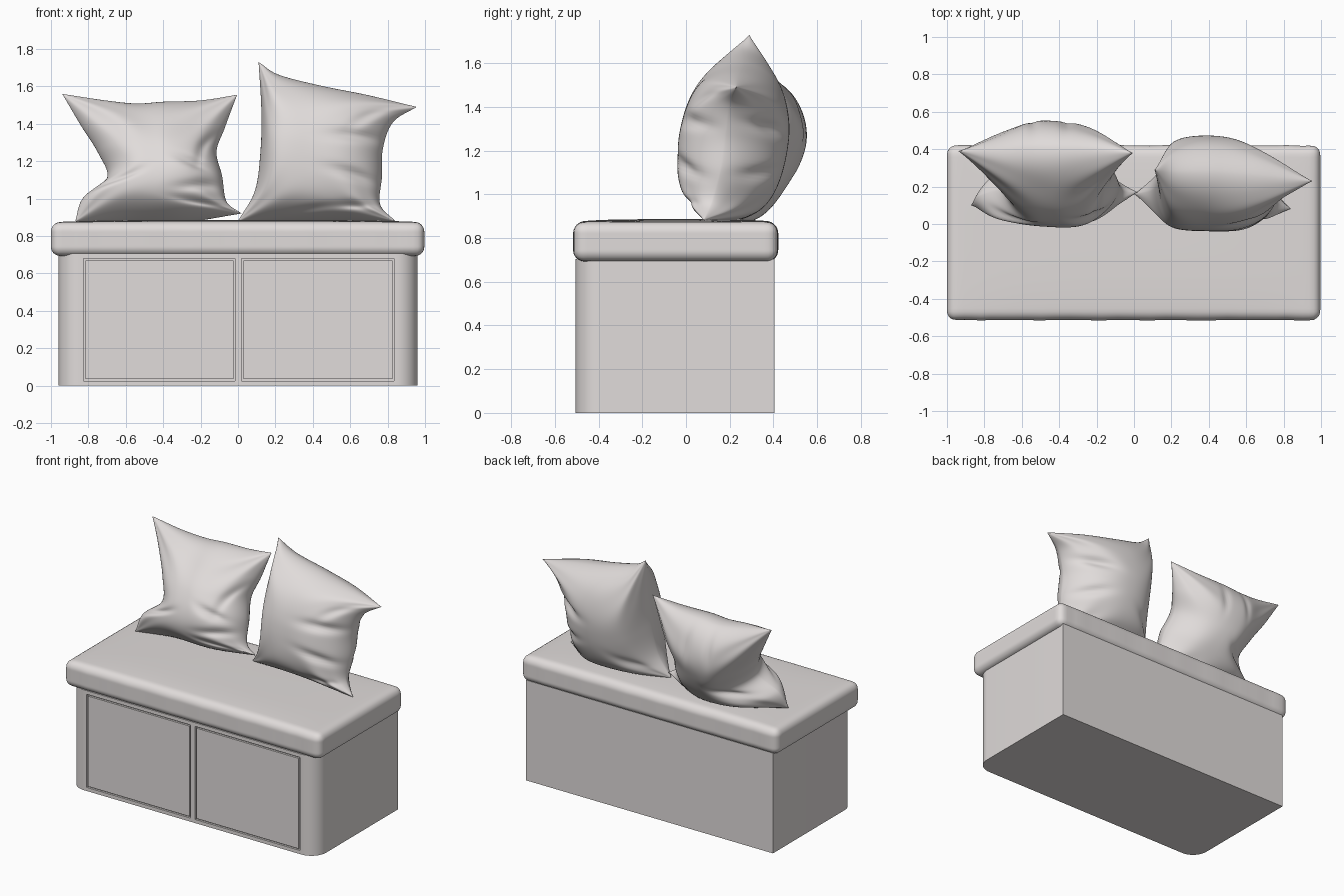
import bpy, bmesh, math
from mathutils import Vector

if "Cube" in bpy.data.objects:
    bpy.data.objects.remove(bpy.data.objects["Cube"])

grey = bpy.data.materials.new("warm light grey")
grey.diffuse_color = (0.75, 0.715, 0.705, 1)
grey.use_nodes = True
grey.node_tree.nodes["Principled BSDF"].inputs["Base Color"].default_value = grey.diffuse_color


def finish(name, bm, angle=None):
    bmesh.ops.recalc_face_normals(bm, faces=bm.faces)
    me = bpy.data.meshes.new(name)
    bm.to_mesh(me)
    bm.free()
    me.materials.append(grey)
    ob = bpy.data.objects.new(name, me)
    bpy.context.collection.objects.link(ob)
    if angle:
        smooth(ob, angle)
    return ob


def smooth(ob, angle):
    bpy.ops.object.select_all(action='DESELECT')
    ob.select_set(True)
    bpy.context.view_layer.objects.active = ob
    bpy.ops.object.shade_smooth_by_angle(angle=math.radians(angle))


def box(name, lo, hi):
    bm = bmesh.new()
    bmesh.ops.create_cube(bm, size=1)
    for v in bm.verts:
        v.co = [lo[i] + (v.co[i] + 0.5) * (hi[i] - lo[i]) for i in range(3)]
    return finish(name, bm)


# cabinet: footprint with two rounded front corners, extruded up
W, FRONT, BACK, TOP, R = 0.96, -0.505, 0.405, 0.705, 0.115
bm = bmesh.new()
arc = [math.radians(90 * i / 12) for i in range(13)]
right = [(W - R + R * math.sin(a), FRONT + R - R * math.cos(a)) for a in arc]
outline = right + [(W, BACK), (-W, BACK)] + [(-x, y) for x, y in reversed(right)]
face = bm.faces.new([bm.verts.new((x, y, 0)) for x, y in outline])
ext = bmesh.ops.extrude_face_region(bm, geom=[face])
for v in ext['geom']:
    if isinstance(v, bmesh.types.BMVert):
        v.co.z = TOP
cabinet = finish("cabinet", bm)

# door recesses cut into the cabinet, flush doors leave a thin groove
GAP, DEPTH = 0.010, 0.014
for side, x0, x1 in (("left", -0.825, -0.015), ("right", 0.02, 0.835)):
    cutter = box("recess_cutter", (x0, FRONT - 0.05, 0.025), (x1, FRONT + DEPTH, 0.68))
    cutter.hide_render = True
    mod = cabinet.modifiers.new("recess", 'BOOLEAN')
    mod.operation, mod.solver, mod.object = 'DIFFERENCE', 'EXACT', cutter
    bpy.ops.object.select_all(action='DESELECT')
    cabinet.select_set(True)
    bpy.context.view_layer.objects.active = cabinet
    bpy.ops.object.modifier_apply(modifier=mod.name)
    bpy.data.objects.remove(cutter)
    box(side + "_door", (x0 + GAP, FRONT, 0.025 + GAP), (x1 - GAP, FRONT + DEPTH, 0.68 - GAP))
smooth(cabinet, 30)

# seat cushion: rounded box with a slightly domed top
half, mid, r = Vector((0.998, 0.467, 0.090)), Vector((-0.002, -0.047, 0.783)), 0.05
bm = bmesh.new()
bmesh.ops.create_cube(bm, size=2)
bmesh.ops.subdivide_edges(bm, edges=bm.edges[:], cuts=35, use_grid_fill=True)
for v in bm.verts:
    p = Vector([h * math.sin(c * math.pi / 2) for h, c in zip(half, v.co)])
    inner = Vector([max(-(h - r), min(h - r, c)) for h, c in zip(half, p)])
    p = inner + (p - inner).normalized() * r
    a, b = p.x / half.x, p.y / half.y
    p.z += 0.013 * max(0, p.z / half.z) * (1 - a ** 4) * (1 - b ** 4)
    edge = max(abs(a), abs(b)) ** 12
    p.y += 0.002 * edge * math.sin(31 * p.x + 2 * math.sin(9 * p.x))
    v.co = p + mid
finish("seat_cushion", bm, 60)


# pillows: a patch between four seam curves, puffed out to both sides
def curve(pts, t):
    pts = [Vector(p) for p in pts]
    pts = [2 * pts[0] - pts[1]] + pts + [2 * pts[-1] - pts[-2]]
    s = t * (len(pts) - 3)
    i = min(int(s), len(pts) - 4)
    f = s - i
    a, b, c, d = pts[i:i + 4]
    return 0.5 * (2 * b + (c - a) * f + (2 * a - 5 * b + 4 * c - d) * f * f
                  + (3 * b - a - 3 * c + d) * f ** 3)


def pillow(name, bottom, top, left, right, puff_front, puff_back, creases):
    n = 76
    bl, br, tl, tr = (Vector(p) for p in (bottom[0], bottom[-1], top[0], top[-1]))
    out = ((br - bl) + (tr - tl)).cross((tl - bl) + (tr - br)).normalized()
    t = [0.5 - 0.5 * math.cos(math.pi * i / n) for i in range(n + 1)]
    B, T, L, Rt = ([curve(c, s) for s in t] for c in (bottom, top, left, right))
    bm = bmesh.new()
    for side in (1, -1):
        grid = []
        for i, s in enumerate(t):
            row = []
            for j, q in enumerate(t):
                p = ((1 - q) * B[i] + q * T[i] + (1 - s) * L[j] + s * Rt[j]
                     - ((1 - s) * (1 - q) * bl + s * (1 - q) * br
                        + (1 - s) * q * tl + s * q * tr))
                u, v = 2 * s - 1, 2 * q - 1
                body = max(0, 1 - abs(u) ** 2.6) ** 0.65 * max(0, 1 - abs(v) ** 2.2) ** 0.55
                # front sags downwards, back is fuller near the top
                h = body * (puff_front * (1 - 0.06 * v) if side > 0 else puff_back * (1 + 0.15 * v))
                # gathers fanning out of the corners
                for cu in (-1, 1):
                    for cv in (-1, 1):
                        du, dv = u - cu, v - cv
                        ang = math.atan2(abs(dv), abs(du) + 1e-6)
                        h += 0.013 * body * math.sin(9 * ang + cu + 2 * cv + side) \
                            * math.exp(-(du * du + dv * dv) / 0.5)
                # single folds
                for (cu, cv, deg, length, width, depth, fs) in creases:
                    if fs == side:
                        ca, sa = math.cos(math.radians(deg)), math.sin(math.radians(deg))
                        du, dv = u - cu, v - cv
                        al, ac = (du * ca + dv * sa) / length, (dv * ca - du * sa) / width
                        h -= depth * body ** 0.5 * math.exp(-al * al - ac * ac)
                p = p + out * side * max(h, 0)
                p.z = max(p.z, 0.88)
                row.append(bm.verts.new(p))
            grid.append(row)
        for i in range(n):
            for j in range(n):
                bm.faces.new((grid[i][j], grid[i + 1][j], grid[i + 1][j + 1], grid[i][j + 1]))
    bmesh.ops.remove_doubles(bm, verts=bm.verts[:], dist=0.0002)
    finish(name, bm, 70)


pillow("left_pillow",
       [(-.87, .10, .88), (-.6, .17, .88), (-.3, .17, .88), (.02, .17, .92)],
       [(-.94, .39, 1.56), (-.72, .40, 1.52), (-.55, .42, 1.50), (-.4, .42, 1.51),
        (-.2, .41, 1.52), (-.005, .38, 1.555)],
       [(-.87, .10, .88), (-.83, .15, 1.0), (-.70, .2, 1.11), (-.75, .27, 1.25),
        (-.845, .34, 1.40), (-.94, .39, 1.56)],
       [(.02, .17, .92), (-.06, .18, .98), (-.085, .22, 1.12), (-.115, .28, 1.25),
        (-.07, .34, 1.38), (-.005, .38, 1.555)],
       0.272, 0.215,
       [(.7, -.45, 8, .3, .07, .03, 1), (.6, -.15, -20, .28, .08, .03, 1),
        (.6, -.75, -15, .3, .07, .025, 1), (-.7, -.4, 25, .3, .08, .03, 1),
        (.8, .2, 60, .3, .07, .025, 1), (-.2, .8, 80, .25, .07, .015, -1),
        (.3, .75, 100, .25, .06, .015, -1), (-.6, -.3, 30, .35, .07, .025, -1)])

pillow("right_pillow",
       [(0, .16, .88), (.25, .18, .88), (.55, .16, .88), (.84, .08, .88)],
       [(.11, .29, 1.73), (.22, .28, 1.66), (.45, .28, 1.60), (.7, .26, 1.55), (.955, .23, 1.49)],
       [(0, .16, .88), (.09, .18, 1.04), (.12, .21, 1.25), (.125, .25, 1.47), (.11, .29, 1.73)],
       [(.84, .08, .88), (.76, .12, .97), (.77, .16, 1.12), (.775, .18, 1.27),
        (.83, .2, 1.41), (.955, .23, 1.49)],
       0.265, 0.235,
       [(.7, .25, 5, .35, .08, .032, 1), (.7, -.3, -8, .35, .07, .03, 1),
        (.6, -.75, 10, .35, .07, .025, 1), (0, -.85, 15, .3, .06, .015, 1),
        (.75, .6, 50, .25, .08, .025, 1), (.65, .35, 10, .3, .08, .04, -1),
        (.7, -.2, -10, .3, .08, .03, -1), (-.6, -.5, 30, .3, .08, .02, -1)])
